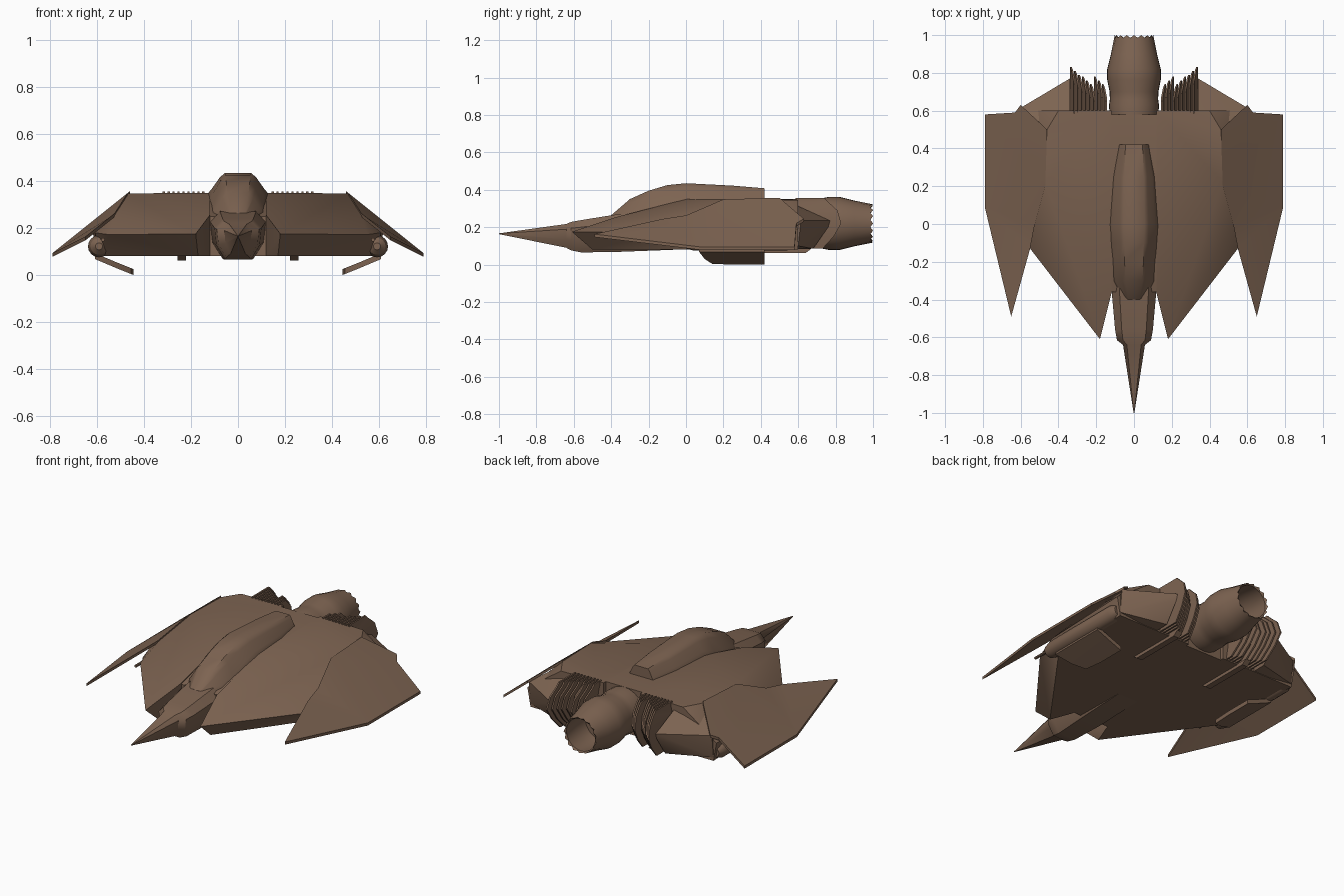
import bpy, bmesh, math

if "Cube" in bpy.data.objects:
    bpy.data.objects.remove(bpy.data.objects["Cube"])

hull_mat = bpy.data.materials.new("brown hull")
hull_mat.diffuse_color = (0.205, 0.126, 0.083, 1)
hull_mat.use_nodes = True
hull_mat.node_tree.nodes["Principled BSDF"].inputs["Base Color"].default_value = hull_mat.diffuse_color


def finish(name, bm, mirror=False, angle=30):
    bmesh.ops.recalc_face_normals(bm, faces=bm.faces[:])
    me = bpy.data.meshes.new(name)
    bm.to_mesh(me)
    bm.free()
    me.materials.append(hull_mat)
    ob = bpy.data.objects.new(name, me)
    bpy.context.collection.objects.link(ob)
    bpy.ops.object.select_all(action='DESELECT')
    ob.select_set(True)
    bpy.context.view_layer.objects.active = ob
    bpy.ops.object.shade_smooth_by_angle(angle=math.radians(angle))
    if mirror:
        ob.modifiers.new("mirror", 'MIRROR')
    return ob


def convex(name, pts, mirror=True):
    """Faceted solid wrapped around a few corner points."""
    bm = bmesh.new()
    for p in pts:
        bm.verts.new(p)
    bmesh.ops.convex_hull(bm, input=bm.verts[:])
    bmesh.ops.dissolve_limit(bm, angle_limit=0.02, verts=bm.verts[:], edges=bm.edges[:])
    return finish(name, bm, mirror)


def add_loft(bm, rings, cap=True):
    loops = [[bm.verts.new(p) for p in r] for r in rings]
    n = len(loops[0])
    for a, b in zip(loops, loops[1:]):
        for i in range(n):
            j = (i + 1) % n
            bm.faces.new((a[i], a[j], b[j], b[i]))
    if cap:
        bm.faces.new(loops[0])
        bm.faces.new(loops[-1])


def both_sides(half, y):
    """Closed ring from the right half of a cross-section, given top to bottom."""
    return [(x, y, z) for x, z in half] + [(-x, y, z) for x, z in reversed(half)]


def tube(name, cx, cz, profile, sides=24, mirror=False, jag=0.0):
    """Turned part along y from (y, radius) pairs, with optional torn rim."""
    bm = bmesh.new()
    rings = []
    top = max(y for y, r in profile)
    for y, r in profile:
        rings.append([(cx + r * math.cos(k * math.tau / sides),
                       y - (jag * (k % 2) if y == top else 0),
                       cz + r * math.sin(k * math.tau / sides)) for k in range(sides)])
    add_loft(bm, rings)
    return finish(name, bm, mirror)


# main hull halves with pointed, undercut prows
convex("hull_side", [
    (.18, -.61, .175), (.12, -.37, .255), (.12, -.37, .08), (.17, -.5, .08),
    (.55, -.13, .172), (.525, .0, .255), (.50, -.05, .08), (.61, .04, .18),
    (.12, 0, .35), (.47, .22, .347), (.46, .5, .347), (.40, .6, .345), (.12, .6, .35),
    (.62, .6, .19), (.60, .6, .08), (.58, .06, .08), (.12, .6, .08)])

# centre of the hull between the halves
convex("hull_centre", [(s * .12, y, z) for s in (-1, 1) for y, z in
       ((-.36, .08), (-.36, .25), (0, .35), (.58, .35), (.58, .08))], mirror=False)

# lower rear blocks beside the vents, undercut below the lip
convex("rear_block", [
    (.34, .77, .235), (.34, .76, .20), (.34, .68, .085), (.60, .615, .235), (.60, .60, .10),
    (.34, .55, .335), (.45, .50, .335), (.34, .5, .08), (.58, .5, .08)])

# nose spike and neck
bm = bmesh.new()
rings = []
for y, w, zt, zb in ((-1, .002, .167, .163), (-.64, .058, .217, .090), (-.615, .09, .228, .076),
                     (-.56, .10, .238, .065), (-.36, .118, .27, .068), (0, .12, .30, .082)):
    h = zt - zb
    rings.append(both_sides([(w * .65, zt), (w, zt - .22 * h), (w * .92, zb + .35 * h), (w * .55, zb)], y))
add_loft(bm, rings)
finish("nose", bm, angle=40)

# raised canopy along the spine, flaring into the hull
bm = bmesh.new()
rings = []
for y, wb, wt, zb, zt in ((-.40, .05, .03, .25, .264), (-.30, .115, .045, .255, .35),
                          (-.2, .125, .05, .27, .395), (-.1, .13, .052, .31, .425),
                          (0, .13, .055, .345, .435), (.25, .112, .052, .345, .422), (.42, .08, .045, .345, .408)):
    d, h = wb - wt, zt - zb
    rings.append(both_sides([(wt, zt), (wt + .3 * d, zt - .22 * h), (wt + .75 * d, zb + .25 * h),
                             (wb, zb), (wb, zb - .03)], y))
add_loft(bm, rings)
finish("canopy", bm, angle=45)

# drooping wings with forward points that dip, as thin sloped plates
bm = bmesh.new()
outline = [(.46, .5), (.6, .63), (.63, .59), (.79, .58), (.79, .09),
           (.65, -.49), (.55, -.13), (.525, .0), (.47, .2)]


def wing_z(x, y):
    dip = .042 * min(1, max(0, (.1 - y) / .1)) if x < .75 else 0
    return .349 - .8 * (x - .47) - dip


add_loft(bm, [[(x, y, wing_z(x, y) - t) for x, y in outline] for t in (0, .016)])
bmesh.ops.triangulate(bm, faces=[f for f in bm.faces if len(f.verts) > 4])
finish("wing", bm, True)

# rounded side pods under the wings, and their thin barrels
tube("side_pod", .592, .122, [(-.02, .015), (0, .036), (.04, .047), (.54, .047), (.58, .03)], 16, True)
tube("barrel", .575, .15, [(-.14, .008), (.05, .008)], 8, True)

# angled fins below the hull
bm = bmesh.new()
add_loft(bm, [[(x, y0, z), (x, y1, z), (x, y1, z + .025), (x, y0, z + .025)]
              for x, y0, y1, z in ((.445, .25, .42, 0), (.455, .14, .42, .004),
                                   (.52, .10, .42, .03), (.61, .07, .42, .068))])
finish("lower_fin", bm, True)

# skid rails on the belly
convex("belly_rail", [(x, y, z) for x in (.222, .258) for y, z in
                      ((.3, .085), (.33, .062), (.64, .062), (.67, .085))])

# main engine with an open, torn nozzle
tube("engine", 0, .22, [(.48, .115), (.54, .128), (.63, .132), (.66, .128), (.70, .129), (.765, .142),
                        (.82, .142), (.90, .122), (1.0, .102), (.985, .094), (.88, .105), (.8, .1)],
     32, False, .015)

# stacked vent plates on both sides of the engine, bent like chevrons
bm = bmesh.new()
for i in range(9):
    x = .148 + i * .021
    reach = .02 * (i % 3) + (.05 if i > 5 else 0)
    levels = ((.085, .64, 0), (.15, .70, .01), (.22, .74, .018), (.29, .72, .010), (.335, .67, 0), (.355, .65, 0))
    add_loft(bm, [[(x + k - .0045, .585, z), (x + k + .0045, .585, z),
                   (x + k + .0045, y + reach, z), (x + k - .0045, y + reach, z)] for z, y, k in levels])
finish("vent_plates", bm, True)
